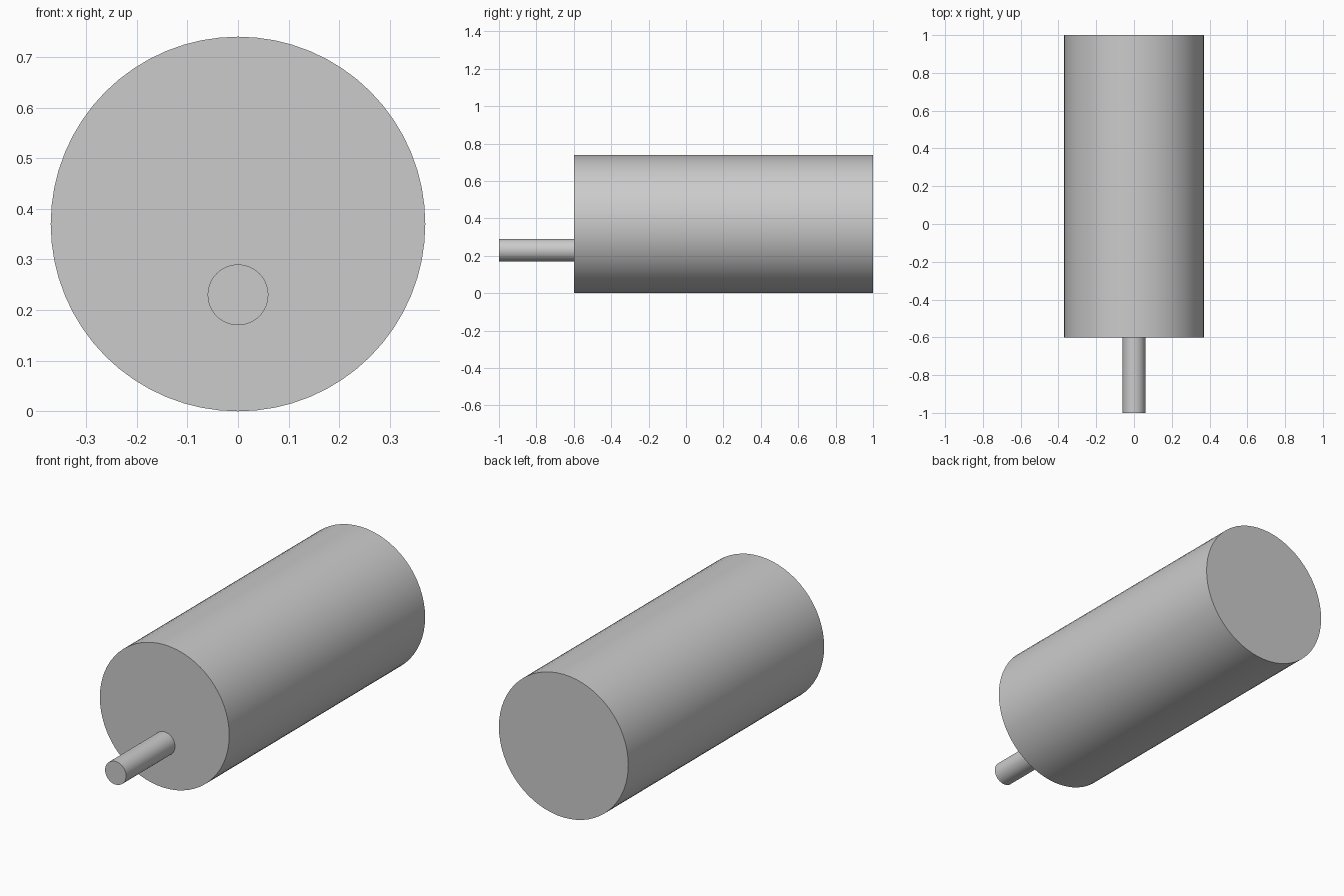
import bpy
import math

cube = bpy.data.objects.get("Cube")
if cube:
    bpy.data.objects.remove(cube, do_unlink=True)

# Single plain metal colour
GREY = (0.6, 0.6, 0.6, 1.0)
metal = bpy.data.materials.new("grey_metal")
metal.use_nodes = True
metal.diffuse_color = GREY
metal.node_tree.nodes["Principled BSDF"].inputs["Base Color"].default_value = GREY


def rod(name, radius, y_front, y_back, z, sides):
    """Capped cylinder lying along the y axis."""
    bpy.ops.mesh.primitive_cylinder_add(
        vertices=sides, radius=radius, depth=y_back - y_front,
        location=(0, (y_front + y_back) / 2, z),
        rotation=(math.pi / 2, 0, 0))
    obj = bpy.context.object
    obj.name = name
    obj.data.materials.append(metal)
    bpy.ops.object.shade_smooth_by_angle(angle=math.radians(30))
    return obj


# Motor housing, and the off-centre output shaft below its axis
rod("motor_housing", 0.37, -0.6, 1.0, 0.37, 64)
rod("output_shaft", 0.06, -1.0, -0.6, 0.23, 48)
